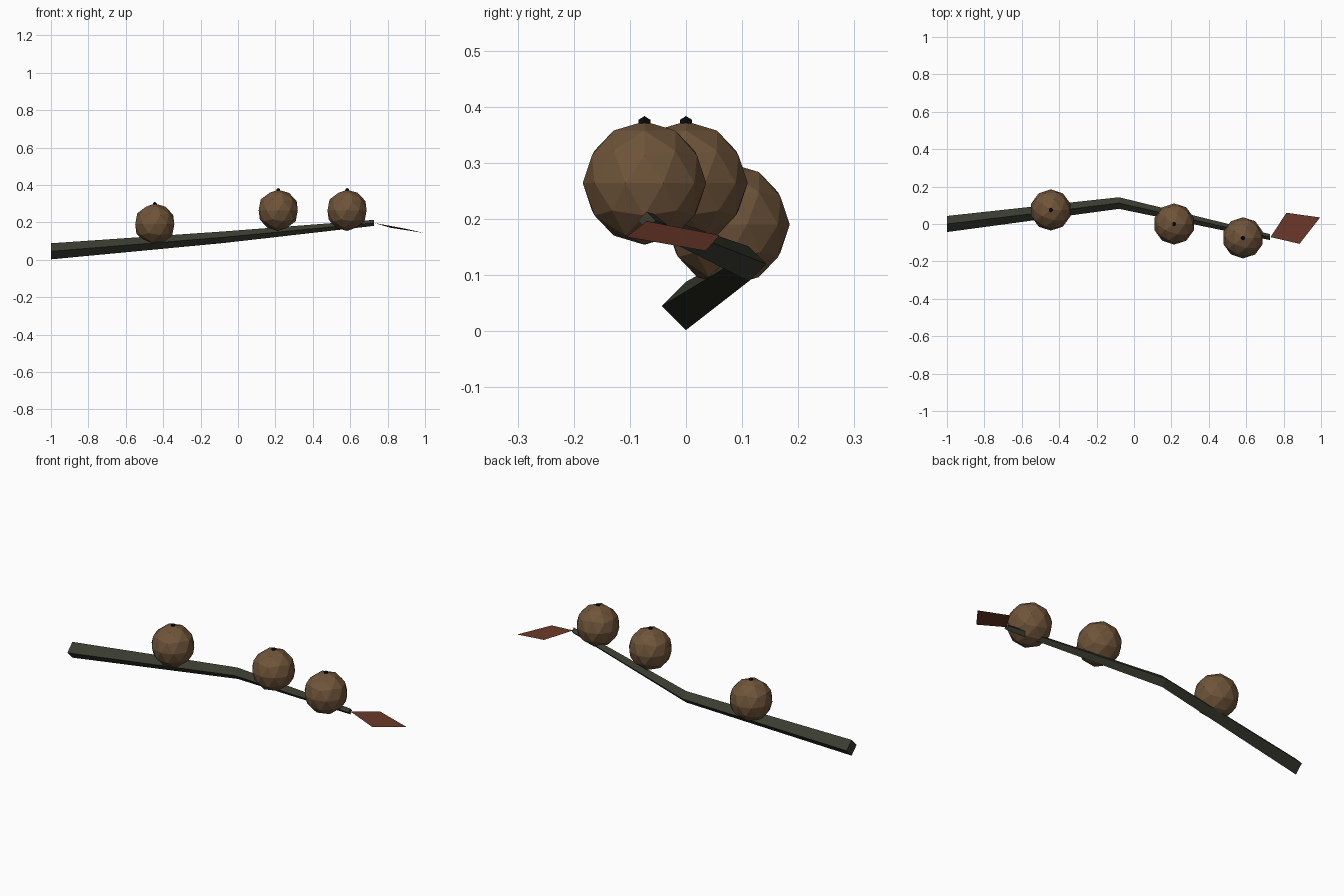
import bpy, bmesh
from mathutils import Vector

if "Cube" in bpy.data.objects:
    bpy.data.objects.remove(bpy.data.objects["Cube"])


def material(name, rgb):
    m = bpy.data.materials.new(name)
    m.diffuse_color = (*rgb, 1)
    m.use_nodes = True
    m.node_tree.nodes["Principled BSDF"].inputs["Base Color"].default_value = m.diffuse_color
    return m


BARK = material("dark_bark", (0.042, 0.045, 0.03))
BROWN = material("berry_brown", (0.16, 0.09, 0.042))
BLACK = material("stem_black", (0.005, 0.005, 0.005))
RUST = material("leaf_rust", (0.15, 0.042, 0.022))


def make_object(name, bm, mat):
    mesh = bpy.data.meshes.new(name)
    bm.to_mesh(mesh)
    bm.free()
    mesh.materials.append(mat)
    ob = bpy.data.objects.new(name, mesh)
    bpy.context.collection.objects.link(ob)
    return ob


def ball(name, centre, radius, subdivisions, mat):
    bm = bmesh.new()
    bmesh.ops.create_icosphere(bm, subdivisions=subdivisions, radius=radius)
    ob = make_object(name, bm, mat)
    ob.location = centre


# Tapered, bent branch with a diamond cross-section
bm = bmesh.new()
rings = []
for centre, r in [((-1.0, 0.0, 0.045), 0.043),
                  ((-0.08, 0.112, 0.12), 0.031),
                  ((0.727, -0.07, 0.197), 0.016)]:
    rings.append([bm.verts.new(Vector(centre) + Vector((0, y * r, z * r)))
                  for y, z in [(1, 0), (0, 1), (-1, 0), (0, -1)]])
for a, b in zip(rings, rings[1:]):
    for i in range(4):
        j = (i + 1) % 4
        bm.faces.new((a[i], a[j], b[j], b[i]))
bm.faces.new(rings[0])
bm.faces.new(rings[-1])
bmesh.ops.recalc_face_normals(bm, faces=bm.faces)
make_object("branch", bm, BARK)

# Berries, each with a small dark stub on top
for i, c in enumerate([(-0.445, 0.075, 0.19), (0.215, 0.0, 0.264), (0.583, -0.074, 0.264)]):
    ball(f"berry_{i + 1}", c, 0.11, 2, BROWN)
    ball(f"berry_stub_{i + 1}", (c[0], c[1], c[2] + 0.107), 0.0125, 1, BLACK)

# Flat leaf at the tip
bm = bmesh.new()
bm.faces.new([bm.verts.new(p) for p in [(0.73, -0.07, 0.196), (0.885, -0.106, 0.168),
                                        (0.995, 0.035, 0.143), (0.815, 0.06, 0.171)]])
make_object("leaf", bm, RUST)
